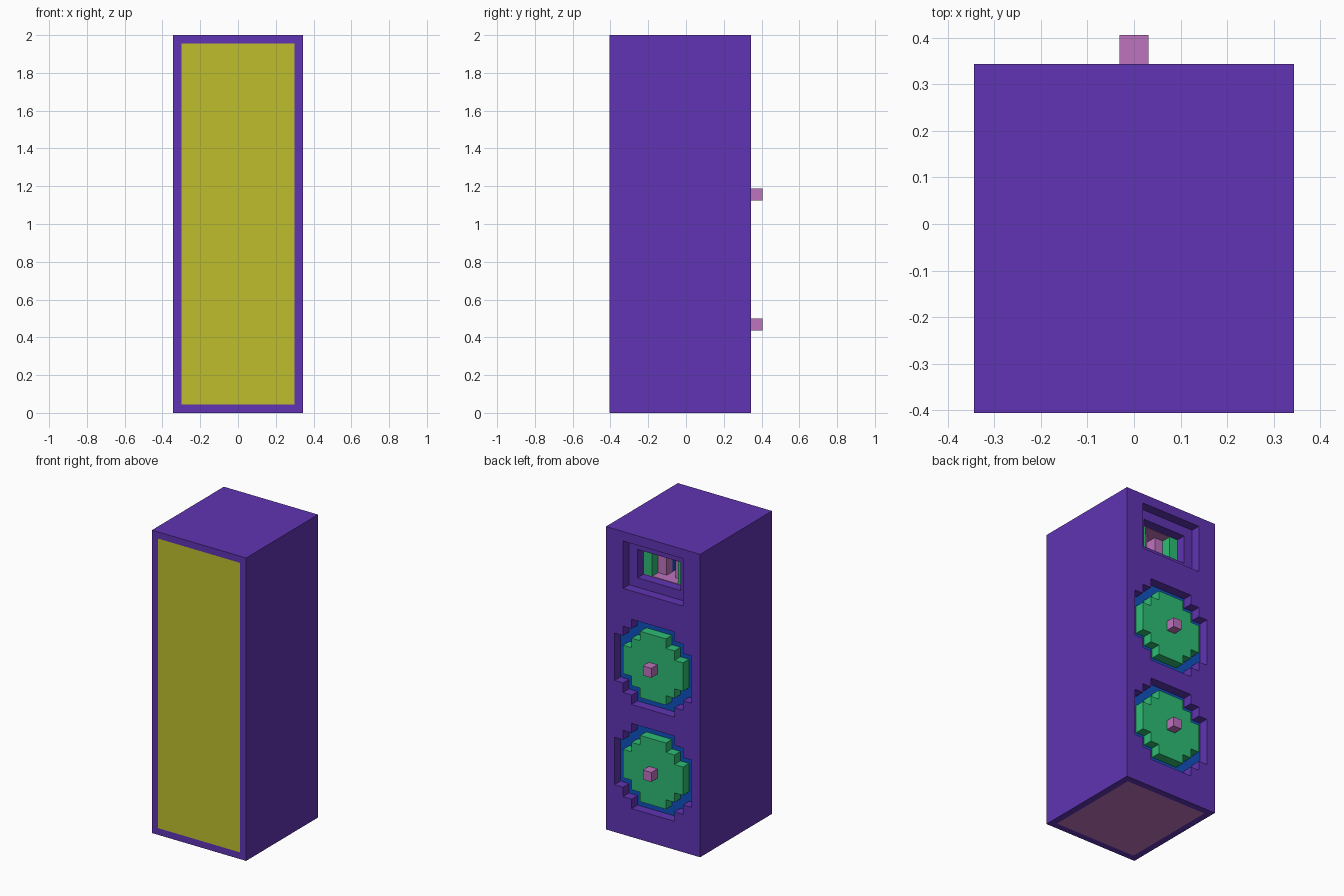
import bpy
import bmesh

V = 0.0625          # one block
BACK = 5.5          # back plane of the cabinet, in blocks

if "Cube" in bpy.data.objects:
    bpy.data.objects.remove(bpy.data.objects["Cube"], do_unlink=True)


def linear(c):
    c /= 255
    return c / 12.92 if c <= 0.04045 else ((c + 0.055) / 1.055) ** 2.4


def material(name, r, g, b):
    m = bpy.data.materials.new(name)
    m.use_nodes = True
    color = (linear(r), linear(g), linear(b), 1)
    m.diffuse_color = color
    m.node_tree.nodes["Principled BSDF"].inputs["Base Color"].default_value = color
    return m


purple = material("purple", 96, 52, 179)
yellow = material("yellow", 190, 190, 45)
pink = material("pink", 190, 115, 190)
green = material("green", 46, 188, 117)
blue = material("blue", 16, 82, 190)


def finish(bm, name, mats):
    bmesh.ops.recalc_face_normals(bm, faces=bm.faces)
    mesh = bpy.data.meshes.new(name)
    bm.to_mesh(mesh)
    bm.free()
    for m in mats:
        mesh.materials.append(m)
    ob = bpy.data.objects.new(name, mesh)
    bpy.context.collection.objects.link(ob)
    return ob


def box_mesh(x, y, z):
    """Box from (low, high) pairs given in blocks."""
    bm = bmesh.new()
    bmesh.ops.create_cube(bm, size=1)
    for v in bm.verts:
        for i, (lo, hi) in enumerate((x, y, z)):
            v.co[i] = V * (hi if v.co[i] > 0 else lo)
    return bm


def box(name, mat, x, depth, z):
    """Box whose depth is measured inward from the back plane."""
    y = (BACK - depth[1], BACK - depth[0])
    return finish(box_mesh(x, y, z), name, [mat])


def stepped_disc(name, mat, steps, depth, zc):
    """Blocky disc: steps are corner points of one quadrant, mirrored around."""
    mirrored = [(-x, z) for x, z in reversed(steps)]
    half = steps + mirrored
    outline = half + [(-x, -z) for x, z in half]
    bm = bmesh.new()
    verts = [bm.verts.new((x * V, (BACK - depth[0]) * V, (z + zc) * V)) for x, z in outline]
    face = bm.faces.new(verts)
    new = bmesh.ops.extrude_face_region(bm, geom=[face])["geom"]
    bmesh.ops.translate(bm, vec=(0, (depth[0] - depth[1]) * V, 0),
                        verts=[g for g in new if isinstance(g, bmesh.types.BMVert)])
    return finish(bm, name, [mat])


def cut(target, cutter):
    mod = target.modifiers.new("cut", "BOOLEAN")
    mod.operation = "DIFFERENCE"
    mod.solver = "EXACT"
    mod.object = cutter
    bpy.context.view_layer.objects.active = target
    bpy.ops.object.modifier_apply(modifier=mod.name)
    bpy.data.objects.remove(cutter, do_unlink=True)


# Cabinet with the inset front grille and base panel
bm = box_mesh((-5.5, 5.5), (-6.5, BACK), (0, 32))
bm.normal_update()
front = min(bm.faces, key=lambda f: f.calc_center_median().y)
base = min(bm.faces, key=lambda f: f.calc_center_median().z)
for face, index in ((front, 1), (base, 2)):
    bmesh.ops.inset_region(bm, faces=[face], thickness=V)
    face.material_index = index
cabinet = finish(bm, "cabinet", [purple, yellow, pink])

# Round driver recesses with cones and centre pins
wide = [(4.5, 2.5), (3.5, 2.5), (3.5, 3.5), (2.5, 3.5), (2.5, 4.5)]
narrow = [(3.5, 1.5), (2.5, 1.5), (2.5, 2.5), (1.5, 2.5), (1.5, 3.5)]
for label, zc in (("upper", 18.5), ("lower", 7.5)):
    cut(cabinet, stepped_disc("cutter", purple, wide, (-1, 2), zc))
    stepped_disc(label + "_driver_plate", blue, wide, (1, 2), zc)
    stepped_disc(label + "_driver_cone", green, narrow, (0, 1), zc)
    box(label + "_driver_pin", pink, (-0.5, 0.5), (-1, 0), (zc - 0.5, zc + 0.5))

# Stepped window at the top of the back
cut(cabinet, box("cutter", purple, (-3.5, 3.5), (-1, 1), (26, 31)))
cut(cabinet, box("cutter", purple, (-2.5, 2.5), (0.5, 6), (27, 30)))

# Lining and columns inside the window
box("chamber_floor", pink, (-2.5, 2.5), (2, 6), (27, 27.05))
box("chamber_ceiling", pink, (-2.5, 2.5), (2, 6), (29.95, 30))
columns = [("outer_column_left", green, 2, 2), ("outer_column_right", green, -2, 2),
           ("middle_column_left", pink, 1, 3), ("middle_column_right", pink, -1, 3),
           ("inner_column_left", blue, 1, 4), ("inner_column_right", green, -1, 4),
           ("centre_column", green, 0, 5)]
for name, mat, x, d in columns:
    box(name, mat, (x - 0.5, x + 0.5), (d, d + 1), (27, 30))
